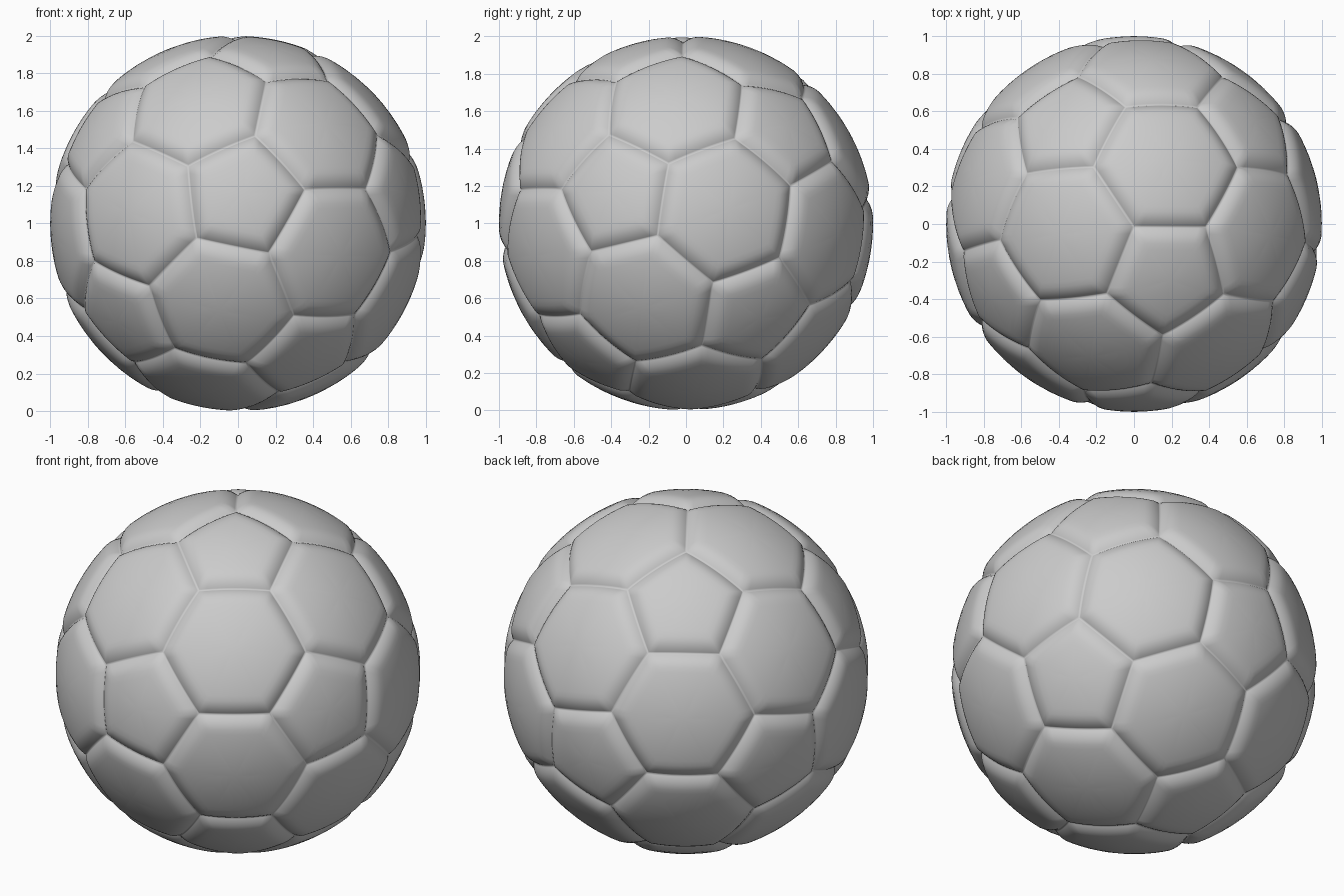
import bpy, bmesh, math
from mathutils import Vector, Matrix
from itertools import combinations

if "Cube" in bpy.data.objects:
    bpy.data.objects.remove(bpy.data.objects["Cube"])

DEPTH, WIDTH = 0.034, 0.095        # seam groove
CENTRE = Vector((0, 0, 1))
COLS = 10
ROWS = [0, .2, .4, .56, .68, .76, .82, .87, .91, .945, .975, 1]

# Pentagon centres: icosahedron directions, oriented by two measured panels
top = Vector((0.19, -0.30, 0.935)).normalized()
front = Vector((0.03, -0.985, 0.17))
side = (front - top * front.dot(top)).normalized()
c, s = 1 / math.sqrt(5), 2 / math.sqrt(5)
pents = [top]
for k in range(5):
    turn = Matrix.Rotation(math.radians(72 * k), 3, top)
    pents.append(top * c + (turn @ side) * s)
pents += [-p for p in pents]


def adjacent(a, b):
    return 0.3 < a.dot(b) < 0.6


# Hexagon centres and the 60 seam corners
hexes = [(a + b + d).normalized() for a, b, d in combinations(pents, 3)
         if adjacent(a, b) and adjacent(b, d) and adjacent(a, d)]
corners = [(2 * a + b).normalized() for a in pents for b in pents if adjacent(a, b)]


def add_panel(bm, axis, count):
    """Puffed panel made of wedges running from its centre to each seam."""
    ring = sorted(corners, key=lambda v: -v.dot(axis))[:count]
    u = axis.orthogonal().normalized()
    w = axis.cross(u)
    ring.sort(key=lambda v: math.atan2(v.dot(w), v.dot(u)))
    mid = sum(ring, Vector()) / count
    for i in range(count):
        a, b = ring[i], ring[(i + 1) % count]
        apothem = ((a + b) / 2 - mid).length
        grid = []
        for t in ROWS:
            d = (1 - t) * apothem
            r = 1 - DEPTH * max(0, 1 - d / WIDTH) ** 2
            n = 1 if t == 0 else COLS + 1
            grid.append([bm.verts.new(CENTRE + r * mid.lerp(a.lerp(b, j / COLS), t).normalized())
                         for j in range(n)])
        for inner, outer in zip(grid, grid[1:]):
            for j in range(COLS):
                if len(inner) == 1:
                    bm.faces.new((inner[0], outer[j], outer[j + 1]))
                else:
                    bm.faces.new((inner[j], outer[j], outer[j + 1], inner[j + 1]))


# Ball: 12 pentagon and 20 hexagon panels welded along the seams
bm = bmesh.new()
for p in pents:
    add_panel(bm, p, 5)
for h in hexes:
    add_panel(bm, h, 6)
bmesh.ops.remove_doubles(bm, verts=bm.verts[:], dist=0.0005)
bmesh.ops.recalc_face_normals(bm, faces=bm.faces[:])
for f in bm.faces:
    f.smooth = True
mesh = bpy.data.meshes.new("panelled_ball")
bm.to_mesh(mesh)
bm.free()
bpy.context.collection.objects.link(bpy.data.objects.new("panelled_ball", mesh))
